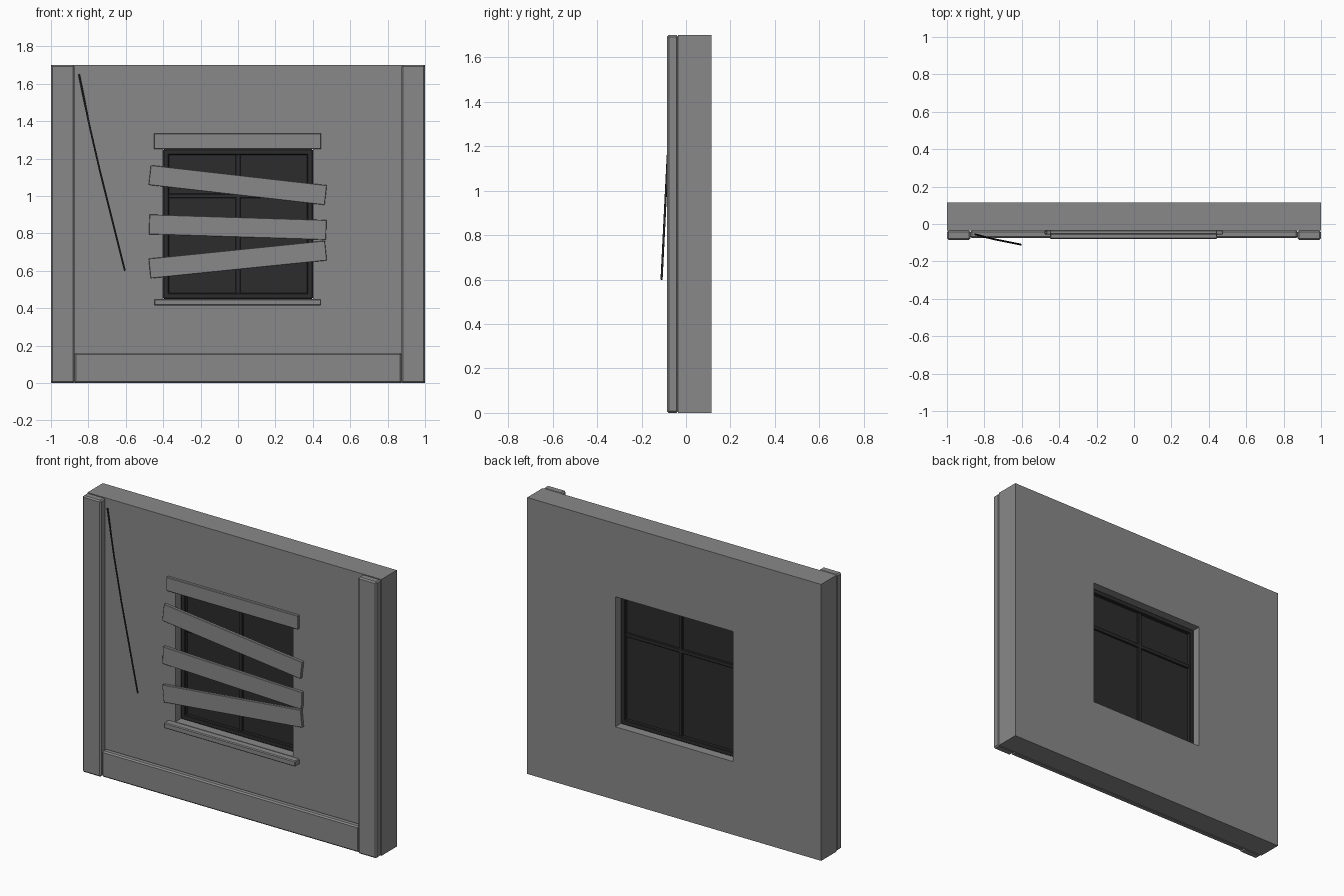
import bpy
import bmesh
from math import radians
from mathutils import Matrix

cube = bpy.data.objects.get("Cube")
if cube:
    bpy.data.objects.remove(cube, do_unlink=True)


def make_material(name, value):
    mat = bpy.data.materials.new(name)
    colour = (value, value, value, 1)
    mat.diffuse_color = colour
    mat.use_nodes = True
    mat.node_tree.nodes["Principled BSDF"].inputs["Base Color"].default_value = colour
    return mat


GREY = make_material("wall grey", 0.25)
DARK = make_material("window black", 0.025)


def box(name, x, y, z, mat=GREY, bevel=0.0, tilt=0.0):
    """Box spanning the given (low, high) ranges, tilted about its centre in the wall plane."""
    spans = (x, y, z)
    size = [hi - lo for lo, hi in spans]
    mesh = bpy.data.meshes.new(name)
    bm = bmesh.new()
    bmesh.ops.create_cube(bm, size=1, matrix=Matrix.Diagonal((*size, 1)))
    if bevel:
        bmesh.ops.bevel(bm, geom=bm.edges[:], offset=bevel, segments=1, affect='EDGES')
    bm.to_mesh(mesh)
    bm.free()
    obj = bpy.data.objects.new(name, mesh)
    obj.location = [(lo + hi) / 2 for lo, hi in spans]
    obj.rotation_euler.y = tilt
    mesh.materials.append(mat)
    bpy.context.collection.objects.link(obj)
    return obj


FRONT, BACK = -0.035, 0.115
HALF, SILL, HEAD = 0.4, 0.45, 1.25


# Wall slab with a square window opening
def wall_with_opening():
    bm = bmesh.new()
    loops = []
    for y in (FRONT, BACK):
        for half, low, high in ((1, 0, 1.7), (HALF, SILL, HEAD)):
            loops.append([bm.verts.new(p) for p in (
                (-half, y, low), (half, y, low), (half, y, high), (-half, y, high))])
    outer_f, inner_f, outer_b, inner_b = loops
    for a, b in ((outer_f, inner_f), (inner_f, inner_b),
                 (inner_b, outer_b), (outer_b, outer_f)):
        for i in range(4):
            j = (i + 1) % 4
            bm.faces.new((a[i], a[j], b[j], b[i]))
    bmesh.ops.recalc_face_normals(bm, faces=bm.faces)
    mesh = bpy.data.meshes.new("wall")
    bm.to_mesh(mesh)
    bm.free()
    mesh.materials.append(GREY)
    bpy.context.collection.objects.link(bpy.data.objects.new("wall", mesh))


wall_with_opening()

# Corner posts and base board
for name, side in (("left_post", 1), ("right_post", -1)):
    box(name, sorted((side * 0.875, side)), (-0.085, FRONT), (0, 1.7), bevel=0.008)
box("base_board", (-0.875, 0.875), (-0.075, FRONT), (0, 0.16), bevel=0.008)

# Lintel and sill
box("lintel", (-0.45, 0.445), (-0.055, FRONT), (HEAD, 1.335), bevel=0.003)
box("sill", (-0.45, 0.445), (-0.08, FRONT), (0.415, SILL), bevel=0.005)

# Window frame, glazing bars and pane
DEPTH = (0.015, 0.065)
for name, side in (("left", 1), ("right", -1)):
    box(f"frame_{name}", sorted((side * 0.37, side * HALF)), DEPTH,
        (SILL, HEAD), DARK, 0.004)
box("frame_bottom", (-HALF, HALF), DEPTH, (SILL, SILL + 0.03), DARK, 0.004)
box("frame_top", (-HALF, HALF), DEPTH, (HEAD - 0.03, HEAD), DARK, 0.004)
box("upright_bar", (-0.0125, 0.0125), (0.025, 0.055), (SILL, HEAD), DARK, 0.003)
box("cross_bar", (-HALF, HALF), (0.025, 0.055), (0.988, 1.012), DARK, 0.003)
box("pane", (-0.39, 0.39), (0.036, 0.044), (SILL + 0.01, HEAD - 0.01), DARK)

# Boards nailed across the window
for name, z, angle in (("upper", 1.058, 6.5), ("middle", 0.833, 1.8), ("lower", 0.66, -5.8)):
    box(f"{name}_board", (-0.475, 0.472), (-0.055, FRONT - 0.001),
        (z - 0.053, z + 0.053), bevel=0.002, tilt=radians(angle))

# Loose cable hanging off the wall
curve = bpy.data.curves.new("cable", 'CURVE')
curve.dimensions = '3D'
curve.bevel_depth = 0.005
curve.bevel_resolution = 1
curve.use_fill_caps = True
spline = curve.splines.new('POLY')
points = [(-0.85, -0.055, 1.65), (-0.795, -0.07, 1.38),
          (-0.735, -0.084, 1.12), (-0.67, -0.097, 0.86), (-0.605, -0.11, 0.6)]
spline.points.add(len(points) - 1)
for point, co in zip(spline.points, points):
    point.co = (*co, 1)
curve.materials.append(DARK)
bpy.context.collection.objects.link(bpy.data.objects.new("cable", curve))
